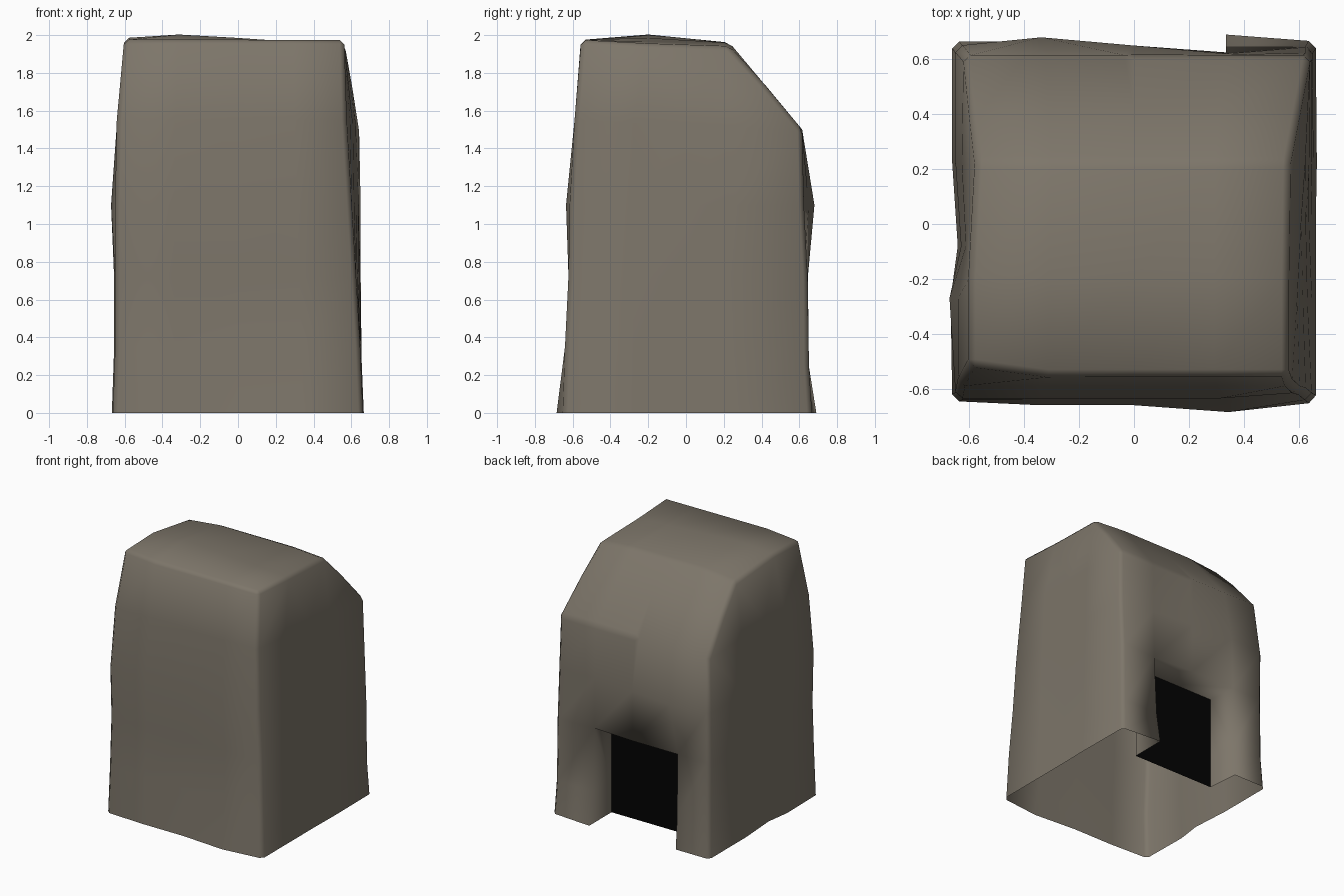
import bpy, bmesh, math

if "Cube" in bpy.data.objects:
    bpy.data.objects.remove(bpy.data.objects["Cube"])


def material(name, rgb):
    m = bpy.data.materials.new(name)
    m.diffuse_color = (*rgb, 1)
    m.use_nodes = True
    m.node_tree.nodes["Principled BSDF"].inputs["Base Color"].default_value = m.diffuse_color
    return m


stone = material("warm_grey_stone", (0.205, 0.18, 0.143))
black = material("black_opening", (0.001, 0.001, 0.001))

# side profile (y, z): front going up, over the top, down the back
profile = [(-.66, 0), (-.64, .35), (-.622, .72), (-.635, 1.1), (-.59, 1.55), (-.555, 1.975),
           (-.2, 1.985), (.23, 1.96), (.415, 1.74),
           (.615, 1.5), (.65, 1.1), (.645, .72), (.65, .25), (.665, 0)]
columns = [-1, -.52, 0, .52, 1]


def place(c, z, y):
    """Half width: flared foot, tapered top, front right edge leaning in."""
    w = .65 + .012 * max(0, 1 - z / .3)
    if c < 0:
        return c * (w - .09 * max(0, z - 1.45) - (.025 if y > 0 and z > 1.4 else 0))
    if y < 0:
        return c * (w - .06 * max(0, min(z, 1.75) - .3))
    return c * (w - .16 * max(0, z - 1.45))


# hand-worn dents and bulges by profile point and column, in y then z
wear_y = {(0, 0): .015, (0, 3): -.025, (0, 4): .01, (3, 4): .02, (5, 0): .04,
          (10, 1): .03, (10, 3): -.03, (10, 4): -.025, (11, 3): -.02, (13, 3): .025}
wear_z = {(6, 1): .018, (6, 3): -.02, (6, 4): -.03, (7, 0): -.03, (7, 4): -.02}

# weathered block shell, open underneath
bm = bmesh.new()
grid = []
for i, (y, z) in enumerate(profile):
    row = []
    for j, c in enumerate(columns):
        x = place(c, z, y)
        if i >= 11 and j in (1, 3):      # doorway sides stay upright
            x = -.38 if j == 1 else .335
        row.append(bm.verts.new((x, y + wear_y.get((i, j), 0), z + wear_z.get((i, j), 0))))
    grid.append(row)
for i in range(len(profile) - 1):
    for j in range(4):
        if i >= 11 and j in (1, 2):      # doorway gap in the back
            continue
        bm.faces.new((grid[i][j], grid[i][j + 1], grid[i + 1][j + 1], grid[i + 1][j]))

# side walls: middle columns as (y, outward push)
sides = {0: ((-.27, .006), (-.08, -.02), (.22, 0)),
         4: ((-.28, 0), (0, 0), (.22, .004))}
for j, mids in sides.items():
    col = [r[j] for r in grid]
    lines = [col[:5]]
    for y, push in mids:
        line = []
        for k in range(5):
            p = col[k].co.lerp(col[13 - k].co, (y + .65) / 1.3)
            bump = push + (.016 if k == 3 and push > .005 else 0)
            line.append(bm.verts.new((p.x + bump * columns[j], y, p.z)))
        lines.append(line)
    lines.append([col[13 - k] for k in range(5)])
    for a, b in zip(lines, lines[1:]):
        for k in range(4):
            bm.faces.new((a[k], b[k], b[k + 1], a[k + 1]))
    p, q, r = (line[4] for line in lines[1:4])
    for f in ((col[4], p, col[6], col[5]), (p, q, col[6]),
              (q, r, col[7], col[6]), (r, col[9], col[8], col[7])):
        bm.faces.new(f)
bmesh.ops.recalc_face_normals(bm, faces=bm.faces)

# recess outline, kept for the doorway
rim = [grid[13][1], grid[12][1], grid[11][1], grid[11][2],
       grid[11][3], grid[12][3], grid[13][3]]

# soften the hard outer edges
sharp = [e for e in bm.edges if len(e.link_faces) == 2
         and e.calc_face_angle() > math.radians(33)]
bmesh.ops.bevel(bm, geom=sharp, offset=.025, segments=1, affect='EDGES')

# doorway jambs and lintel
inner = [bm.verts.new((v.co.x + (.02 if v.co.x < -.2 else 0), .42, v.co.z)) for v in rim]
for k in range(len(rim) - 1):
    bm.faces.new((rim[k], rim[k + 1], inner[k + 1], inner[k]))
panel = [v.co.copy() for v in inner]
bmesh.ops.recalc_face_normals(bm, faces=bm.faces)
top = max(bm.faces, key=lambda f: f.calc_center_median().z)
if top.normal.z < 0:
    bmesh.ops.reverse_faces(bm, faces=bm.faces)


def finish(b, name, mat, angle):
    me = bpy.data.meshes.new(name)
    b.to_mesh(me)
    b.free()
    me.materials.append(mat)
    ob = bpy.data.objects.new(name, me)
    bpy.context.collection.objects.link(ob)
    bpy.ops.object.select_all(action='DESELECT')
    ob.select_set(True)
    bpy.context.view_layer.objects.active = ob
    bpy.ops.object.shade_smooth_by_angle(angle=math.radians(angle))


finish(bm, "stone_block", stone, 110)

# dark panel closing the recess
pb = bmesh.new()
face = pb.faces.new([pb.verts.new(p) for p in panel])
face.normal_update()
if face.normal.y < 0:
    face.normal_flip()
finish(pb, "dark_doorway", black, 30)
